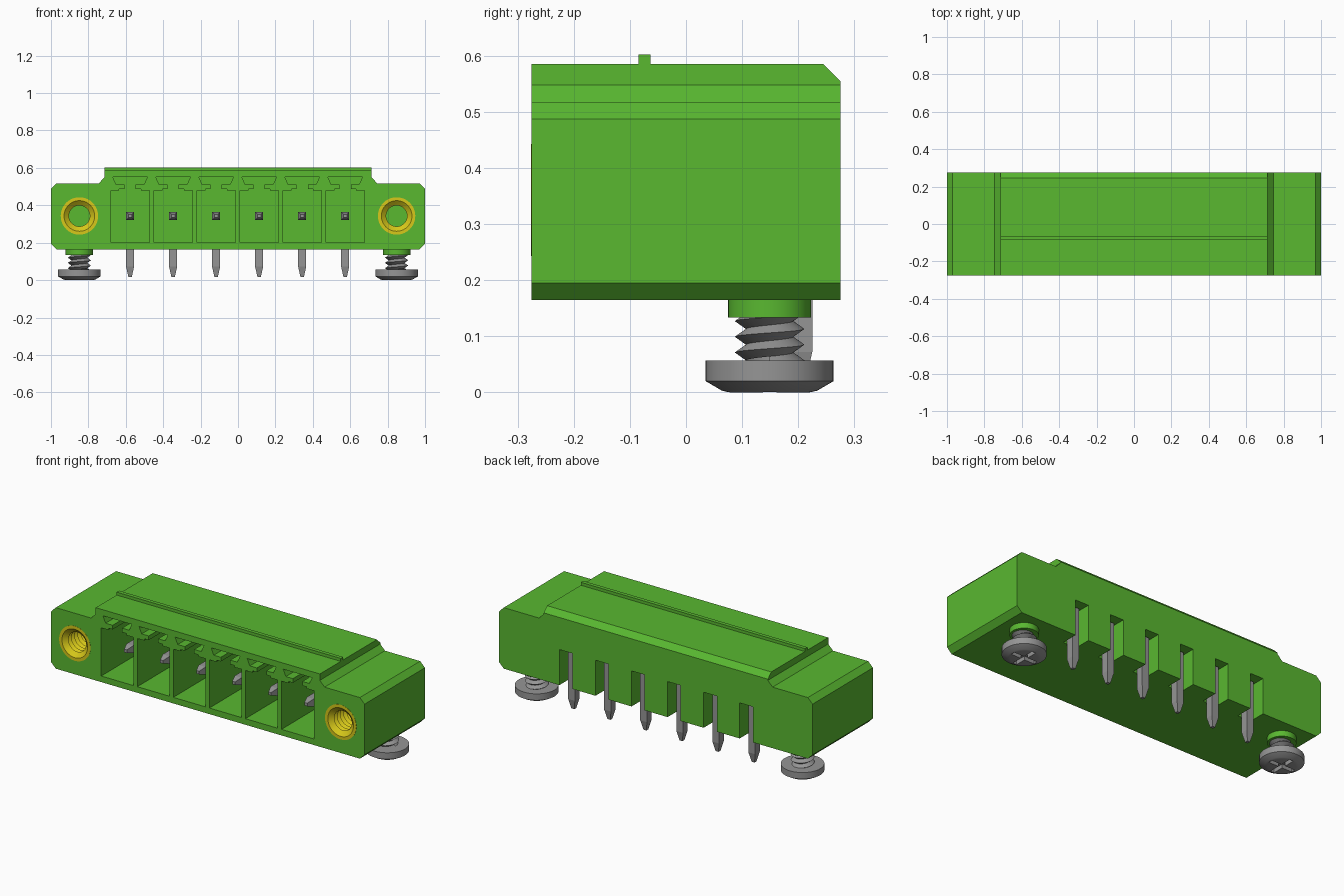
import bpy, bmesh, math
from mathutils import Matrix, Vector

if "Cube" in bpy.data.objects:
    bpy.data.objects.remove(bpy.data.objects["Cube"], do_unlink=True)


def material(name, rgb):
    m = bpy.data.materials.new(name)
    m.use_nodes = True
    m.diffuse_color = (*rgb, 1)
    bsdf = next(n for n in m.node_tree.nodes if n.type == 'BSDF_PRINCIPLED')
    bsdf.inputs["Base Color"].default_value = (*rgb, 1)
    return m


GREEN = material("green plastic", (0.10, 0.48, 0.03))
GREY = material("grey metal", (0.30, 0.30, 0.30))
YELLOW = material("yellow brass", (0.68, 0.58, 0.01))


def finish(name, bm, mat, smooth=False, recalc=True):
    if recalc:
        bmesh.ops.recalc_face_normals(bm, faces=bm.faces)
    me = bpy.data.meshes.new(name)
    bm.to_mesh(me)
    bm.free()
    me.materials.append(mat)
    ob = bpy.data.objects.new(name, me)
    bpy.context.collection.objects.link(ob)
    bpy.ops.object.select_all(action='DESELECT')
    ob.select_set(True)
    bpy.context.view_layer.objects.active = ob
    if smooth:
        bpy.ops.object.shade_smooth_by_angle(angle=math.radians(30))
    return ob


def prism(bm, outline, y0, y1):
    """Extrude an x-z outline along y."""
    f = bm.faces.new([bm.verts.new((x, y0, z)) for x, z in outline])
    ext = bmesh.ops.extrude_face_region(bm, geom=[f])
    vs = [v for v in ext["geom"] if isinstance(v, bmesh.types.BMVert)]
    bmesh.ops.translate(bm, verts=vs, vec=(0, y1 - y0, 0))


def box(bm, x0, x1, y0, y1, z0, z1):
    prism(bm, [(x0, z0), (x1, z0), (x1, z1), (x0, z1)], y0, y1)


def lathe(bm, profile, closed=False, n=40):
    """Turn (radius, height) points about z; open profiles get end caps."""
    rings = [[bm.verts.new((r * math.cos(2 * math.pi * i / n),
                            r * math.sin(2 * math.pi * i / n), h)) for i in range(n)]
             for r, h in profile]
    pairs = list(zip(rings, rings[1:]))
    if closed:
        pairs.append((rings[-1], rings[0]))
    else:
        bm.faces.new(rings[0])
        bm.faces.new(rings[-1])
    for a, b in pairs:
        for i in range(n):
            j = (i + 1) % n
            bm.faces.new((a[i], a[j], b[j], b[i]))


def cut(ob, bm):
    """Subtract a cutter mesh and remove the cutter."""
    cutter = finish("cutter", bm, ob.data.materials[0])
    cutter.hide_render = True
    mod = ob.modifiers.new("cut", 'BOOLEAN')
    mod.operation, mod.solver, mod.object = 'DIFFERENCE', 'EXACT', cutter
    bpy.ops.object.select_all(action='DESELECT')
    bpy.context.view_layer.objects.active = ob
    ob.select_set(True)
    bpy.ops.object.modifier_apply(modifier=mod.name)
    bpy.data.objects.remove(cutter, do_unlink=True)


def mirrored(half):
    return half + [(-x, z) for x, z in reversed(half)]


FRONT, BACK = -0.275, 0.275
PIN_X = [-0.577 + 0.23 * i for i in range(6)]
PIN_Z = 0.343
FLANGE_X = 0.848
SCREW_Y = 0.149

# Housing: stepped section with a chamfered upper back edge
bm = bmesh.new()
prism(bm, mirrored([(0.97, 0.165), (1.0, 0.195), (1.0, 0.487), (0.97, 0.517),
                    (0.745, 0.517), (0.715, 0.548), (0.715, 0.585)]), FRONT, BACK)
res = bmesh.ops.bisect_plane(bm, geom=bm.verts[:] + bm.edges[:] + bm.faces[:],
                             plane_co=(0, 0.245, 0.585), plane_no=(0, 1, 1), clear_outer=True)
bmesh.ops.holes_fill(bm, edges=[e for e in bm.edges if e.is_boundary])
housing = finish("housing", bm, GREEN)

# Front pockets with keyed slots, rear pin slots and insert holes
bm = bmesh.new()
key = mirrored([(0.103, 0.2), (0.103, 0.478), (0.058, 0.478), (0.058, 0.488), (0.03, 0.488),
                (0.03, 0.512), (0.075, 0.512), (0.092, 0.55)])
for x in PIN_X:
    prism(bm, [(x + px, z) for px, z in key], FRONT - 0.05, 0.1)
    box(bm, x - 0.042, x + 0.042, 0.178, BACK + 0.05, 0.1, 0.37)
for s in (-1, 1):
    bmesh.ops.create_cone(bm, cap_ends=True, segments=40, radius1=0.099, radius2=0.099, depth=0.25,
                          matrix=Matrix.Translation((s * FLANGE_X, FRONT + 0.075, PIN_Z))
                          @ Matrix.Rotation(math.pi / 2, 4, 'X'))
cut(housing, bm)

# Rib across the top
bm = bmesh.new()
box(bm, -0.715, 0.715, -0.085, -0.063, 0.58, 0.602)
finish("top_rib", bm, GREEN)


# Bent contact pins: a run of square sections with pointed ends
def pin(x):
    bm = bmesh.new()
    a, b, yc = 0.0215, 0.009, 0.2035
    lo, hi = yc - a, yc + a
    sections = [
        [(-b, -0.2, PIN_Z + b), (b, -0.2, PIN_Z + b), (b, -0.2, PIN_Z - b), (-b, -0.2, PIN_Z - b)],
        [(-a, -0.16, PIN_Z + a), (a, -0.16, PIN_Z + a), (a, -0.16, PIN_Z - a), (-a, -0.16, PIN_Z - a)],
        [(-a, hi, PIN_Z + a), (a, hi, PIN_Z + a), (a, lo, PIN_Z - a), (-a, lo, PIN_Z - a)],
        [(-a, hi, 0.072), (a, hi, 0.072), (a, lo, 0.072), (-a, lo, 0.072)],
        [(-b, yc + b, 0.016), (b, yc + b, 0.016), (b, yc - b, 0.016), (-b, yc - b, 0.016)]]
    loops = [[bm.verts.new(p) for p in s] for s in sections]
    bm.faces.new(loops[0])
    bm.faces.new(loops[-1])
    for p, q in zip(loops, loops[1:]):
        for i in range(4):
            j = (i + 1) % 4
            bm.faces.new((p[i], p[j], q[j], q[i]))
    bmesh.ops.translate(bm, verts=bm.verts, vec=(x, 0, 0))
    return bm


for i, x in enumerate(PIN_X):
    finish(f"contact_pin_{i + 1}", pin(x), GREY)


# Helical screw thread running from inside the head into the collar
def thread(z0, pitch, turns, root, crest, n=32):
    bm = bmesh.new()

    def helix(r, z, count):
        return [bm.verts.new((r * math.cos(2 * math.pi * i / n), r * math.sin(2 * math.pi * i / n),
                              z + pitch * i / n)) for i in range(count)]
    total = n * turns
    inner = helix(root, z0, total + n + 1)
    outer = helix(crest, z0 + pitch / 2, total + 1)
    for i in range(total):
        bm.faces.new((inner[i], inner[i + 1], outer[i + 1], outer[i]))
        bm.faces.new((outer[i], outer[i + 1], inner[i + n + 1], inner[i + n]))
    return bm


for side, s in (("left", 1), ("right", -1)):
    spot = Vector((s * FLANGE_X, SCREW_Y, 0))

    # Mounting screw head with a cross recess underneath
    bm = bmesh.new()
    lathe(bm, [(0.072, 0), (0.085, 0.003), (0.114, 0.02), (0.114, 0.057)])
    head = finish(f"{side}_screw_head", bm, GREY)
    bm = bmesh.new()
    prism(bm, mirrored([(0.012, -0.02), (0.012, 0.022)]), -0.075, 0.075)
    cut(head, bm)
    bm = bmesh.new()
    prism(bm, mirrored([(0.075, -0.02), (0.075, 0.022)]), -0.012, 0.012)
    cut(head, bm)
    bpy.ops.object.shade_smooth_by_angle(angle=math.radians(25))
    head.location = spot

    finish(f"{side}_screw_thread", thread(0.036, 0.028, 4, 0.042, 0.062), GREY,
           smooth=True, recalc=False).location = spot

    # Collar under the housing
    bm = bmesh.new()
    lathe(bm, [(0.074, 0.133), (0.074, 0.17)])
    finish(f"{side}_collar", bm, GREEN, smooth=True).location = spot

    # Threaded brass insert in the front flange
    bm = bmesh.new()
    profile = [(0.1, 0.001), (0.082, 0.001), (0.068, -0.012)]
    for k in range(6):
        profile += [(0.056, -0.022 - 0.028 * k), (0.07, -0.036 - 0.028 * k)]
    profile += [(0.056, -0.19), (0.1, -0.19)]
    lathe(bm, profile, closed=True)
    insert = finish(f"{side}_threaded_insert", bm, YELLOW, smooth=True)
    insert.location = (s * FLANGE_X, FRONT, PIN_Z)
    insert.rotation_euler = (math.pi / 2, 0, 0)
